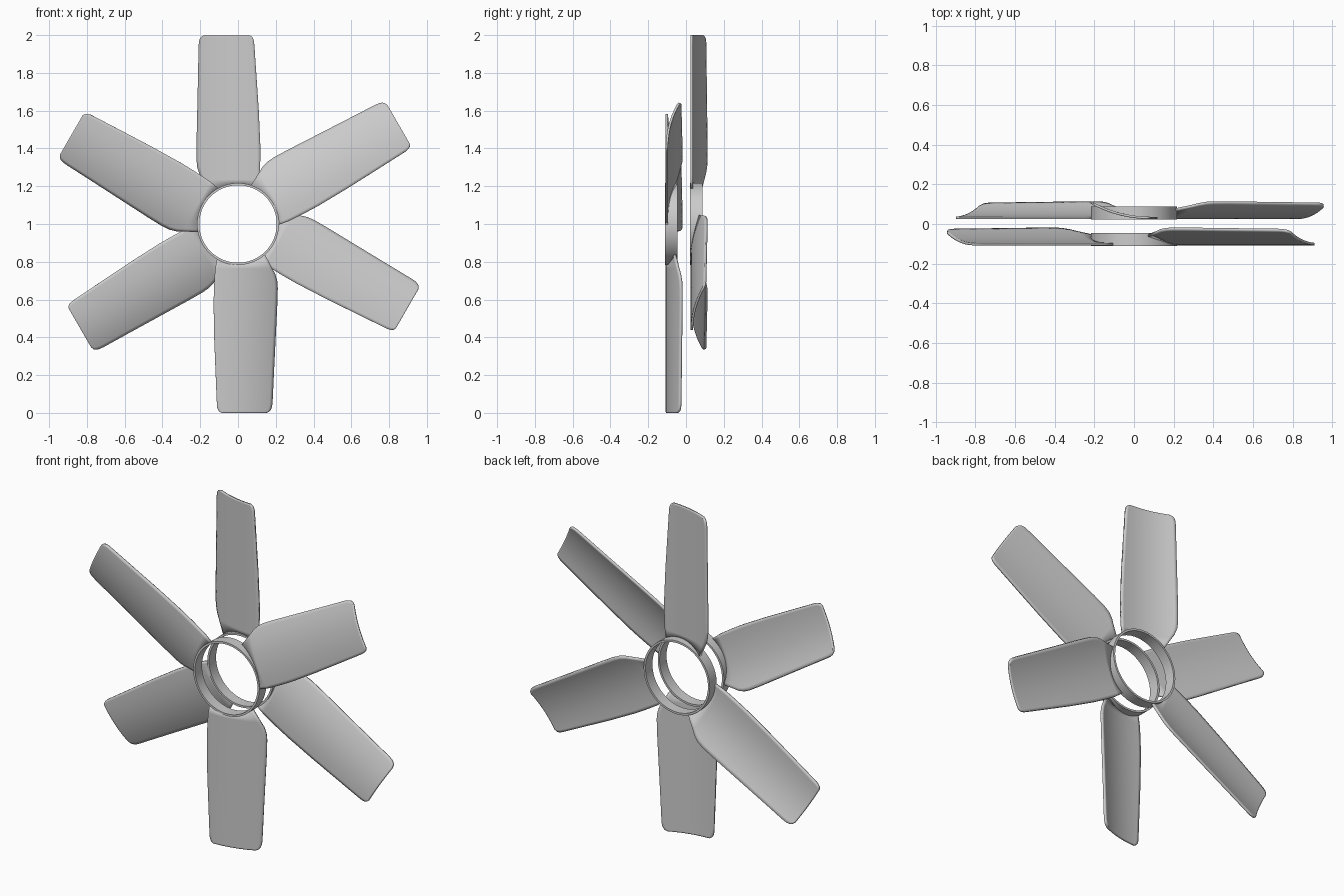
import bpy, bmesh, math
from mathutils import Matrix, Vector

if "Cube" in bpy.data.objects:
    bpy.data.objects.remove(bpy.data.objects["Cube"])

HUB_Z = 1.0
R_OUT, R_IN = 0.217, 0.205
COLS = 20

# Blade outline: radius, left edge, right edge (first row follows the hub ring)
OUTLINE = [
    (0.00, -0.142, 0.106), (0.235, -0.185, 0.114), (0.265, -0.202, 0.116),
    (0.30, -0.213, 0.117), (0.34, -0.217, 0.118), (0.42, -0.217, 0.118),
    (0.60, -0.213, 0.110), (0.78, -0.209, 0.098), (0.94, -0.206, 0.087),
    (0.965, -0.204, 0.085), (0.982, -0.199, 0.080), (0.993, -0.190, 0.073),
    (1.00, -0.175, 0.060),
]


def finish(obj, angle=35):
    bpy.ops.object.select_all(action='DESELECT')
    obj.select_set(True)
    bpy.context.view_layer.objects.active = obj
    bpy.ops.object.shade_smooth_by_angle(angle=math.radians(angle))


def make_object(name, bm):
    bmesh.ops.recalc_face_normals(bm, faces=bm.faces)
    mesh = bpy.data.meshes.new(name)
    bm.to_mesh(mesh)
    bm.free()
    obj = bpy.data.objects.new(name, mesh)
    bpy.context.collection.objects.link(obj)
    return obj


def camber(x):
    # hooked section: flat on one edge, sweeping back at the other
    t = max(0.0, (0.118 - x) / 0.335)
    return 0.008 + 0.079 * t ** 2.4


def blade(name, angle, y0, skew):
    bm = bmesh.new()
    rot = Matrix.Rotation(angle, 3, 'Y')
    rows = []
    for i, (r, left, right) in enumerate(OUTLINE):
        row = []
        for c in range(COLS + 1):
            x = left + (right - left) * c / COLS
            z = r if i else math.sqrt(0.211 ** 2 - x * x)
            p = rot @ Vector((x + skew * z, y0 + camber(x), z))
            row.append(bm.verts.new(p + Vector((0, 0, HUB_Z))))
        rows.append(row)
    for a, b in zip(rows, rows[1:]):
        for c in range(COLS):
            bm.faces.new((a[c], a[c + 1], b[c + 1], b[c]))
    obj = make_object(name, bm)
    sol = obj.modifiers.new("thickness", 'SOLIDIFY')
    sol.thickness = 0.012
    sol.offset = 0
    finish(obj)


def ring(name, y0, y1, n=72):
    bm = bmesh.new()
    profile = [(R_OUT, y0), (R_OUT, y1), (R_IN, y1), (R_IN, y0)]
    loops = []
    for i in range(n):
        a = 2 * math.pi * i / n
        loops.append([bm.verts.new((r * math.cos(a), y, HUB_Z + r * math.sin(a)))
                      for r, y in profile])
    for i in range(n):
        a, b = loops[i], loops[(i + 1) % n]
        for k in range(4):
            bm.faces.new((a[k], a[(k + 1) % 4], b[(k + 1) % 4], b[k]))
    finish(make_object(name, bm))


# Two three-bladed rotors, the front one turned half a turn
for label, y0, start, skew in (("rear", 0.022, 0.0, 0.0),
                               ("front", -0.110, math.pi, 0.027)):
    ring(label + "_hub_ring", y0, y0 + 0.065)
    for k in range(3):
        blade(f"{label}_blade_{k + 1}", start + k * 2 * math.pi / 3, y0, skew)
